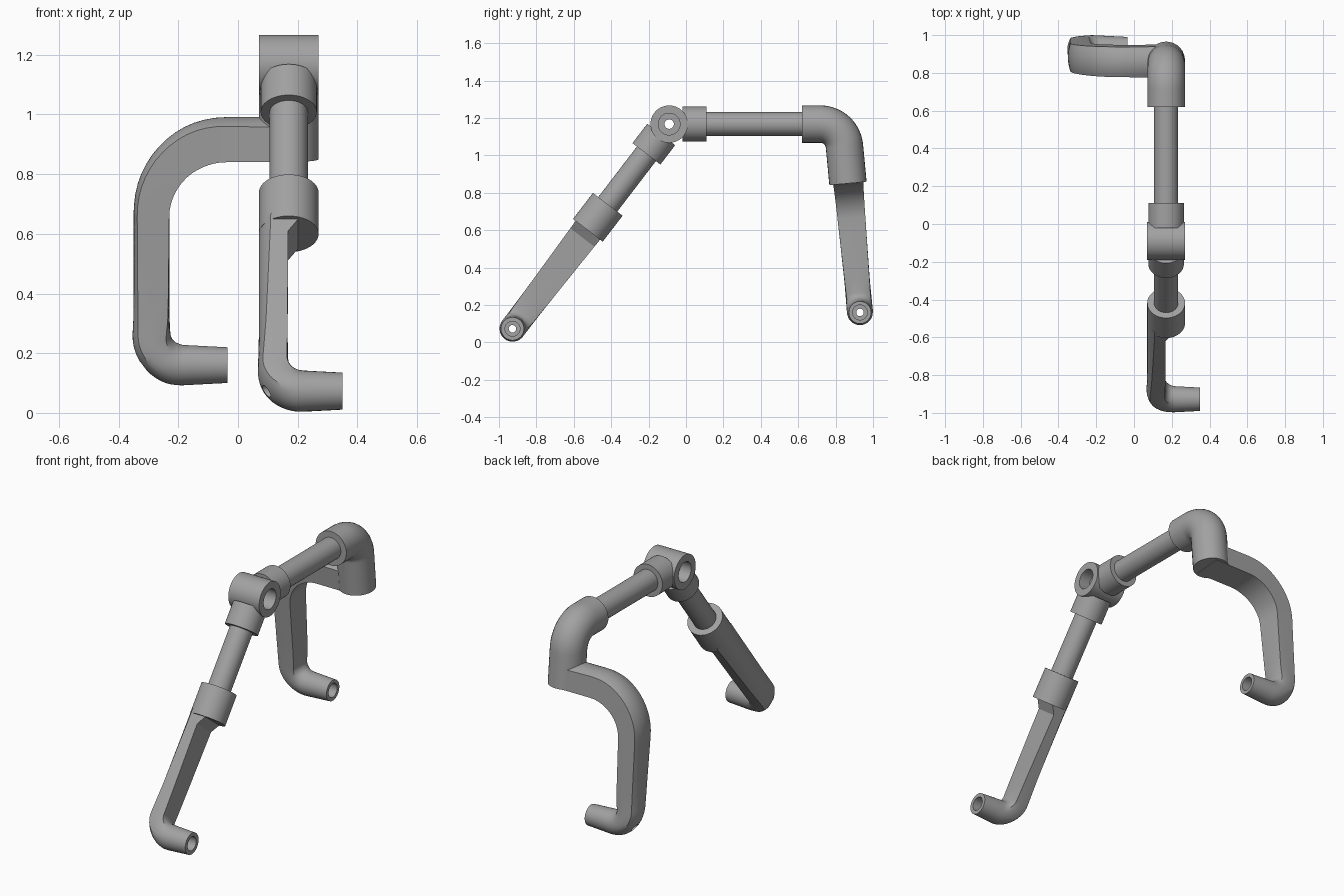
import bpy
import bmesh
from math import cos, sin, pi, tan, radians
from mathutils import Vector

if "Cube" in bpy.data.objects:
    bpy.data.objects.remove(bpy.data.objects["Cube"], do_unlink=True)

GREY = (0.36, 0.36, 0.36, 1)
steel = bpy.data.materials.new("satin_grey")
steel.use_nodes = True
steel.diffuse_color = GREY
steel.node_tree.nodes["Principled BSDF"].inputs["Base Color"].default_value = GREY

X = Vector((1, 0, 0))
Y = Vector((0, 1, 0))
DOWN = Vector((0, 0, -1))


def finish(name, bm):
    bmesh.ops.recalc_face_normals(bm, faces=bm.faces)
    mesh = bpy.data.meshes.new(name)
    bm.to_mesh(mesh)
    bm.free()
    obj = bpy.data.objects.new(name, mesh)
    bpy.context.collection.objects.link(obj)
    mesh.materials.append(steel)
    return obj


def select(obj):
    bpy.ops.object.select_all(action='DESELECT')
    obj.select_set(True)
    bpy.context.view_layer.objects.active = obj


def smooth(obj):
    select(obj)
    bpy.ops.object.shade_smooth_by_angle(angle=radians(32))


def skin(bm, rings, closed):
    """Bridge rings of points, closing either into a torus or with end caps."""
    loops = [[bm.verts.new(p) for p in ring] for ring in rings]
    n = len(loops[0])
    pairs = list(zip(loops, loops[1:])) + ([(loops[-1], loops[0])] if closed else [])
    for a, b in pairs:
        for i in range(n):
            j = (i + 1) % n
            bm.faces.new((a[i], a[j], b[j], b[i]))
    if not closed:
        bm.faces.new(loops[0])
        bm.faces.new(loops[-1])


def lathe(name, origin, axis, profile, closed=False, sides=48):
    """Revolve (radius, distance) points around an axis."""
    axis = axis.normalized()
    u = axis.orthogonal().normalized()
    v = axis.cross(u)
    rings = [[origin + axis * d + (u * cos(2 * pi * k / sides) + v * sin(2 * pi * k / sides)) * r
              for k in range(sides)] for r, d in profile]
    bm = bmesh.new()
    skin(bm, rings, closed)
    return finish(name, bm)


def rod(name, origin, axis, start, end, radius):
    smooth(lathe(name, origin, axis, [(radius, start), (radius, end)]))


def rounded_path(corners):
    """Polyline of (p, q, fillet radius) sampled into points, finely on straights."""
    pts = [Vector(c[:2]) for c in corners]
    out = [pts[0]]

    def line_to(end, steps=8):
        start = out[-1].copy()
        out.extend(start.lerp(end, k / steps) for k in range(1, steps + 1))

    for i in range(1, len(pts) - 1):
        a = (pts[i] - pts[i - 1]).normalized()
        b = (pts[i + 1] - pts[i]).normalized()
        turn = a.angle(b)
        r = corners[i][2]
        start = pts[i] - a * r * tan(turn / 2)
        line_to(start)
        side = (b - a * a.dot(b)).normalized()
        for k in range(1, 15):
            t = turn * k / 14
            out.append(start + a * r * sin(t) + side * r * (1 - cos(t)))
    line_to(pts[-1])
    return out


def section(inner, outer, depth, crown, roundness):
    """Flat bar with a crowned outer face, blended towards an ellipse."""
    flat = [(outer - crown * (k / 5) ** 2, depth * k / 5) for k in range(-5, 6)]
    flat += [(outer - crown + (-inner - outer + crown) * k / 5, depth) for k in range(1, 5)]
    flat += [(-inner, -depth * k / 5) for k in range(-5, 6)]
    flat += [(-inner + (outer - crown + inner) * k / 5, -depth) for k in range(1, 5)]
    mid, half = (outer - inner) / 2, (outer + inner) / 2
    n = len(flat)
    result = []
    for k, (a, b) in enumerate(flat):
        ang = 2 * pi * (k - 5) / n
        ea, eb = mid + half * cos(ang), depth * sin(ang)
        result.append((a + (ea - a) * roundness, b + (eb - b) * roundness))
    return result


def sweep(name, origin, p_axis, q_axis, corners, keys):
    """Loft a changing section along a planar path; keys are (fraction, section values)."""
    path = rounded_path(corners)
    normal = p_axis.cross(q_axis).normalized()
    lengths = [0]
    for a, b in zip(path, path[1:]):
        lengths.append(lengths[-1] + (b - a).length)
    rings = []
    for i, c in enumerate(path):
        t = (path[min(i + 1, len(path) - 1)] - path[max(i - 1, 0)]).normalized()
        f = min(lengths[i] / lengths[-1], 0.99999)
        k = next(j for j in range(len(keys) - 1) if f < keys[j + 1][0])
        (f0, s0), (f1, s1) = keys[k], keys[k + 1]
        w = (f - f0) / (f1 - f0)
        values = [a + (b - a) * w for a, b in zip(s0, s1)]
        ring = []
        for a, b in section(*values):
            p, q = c.x - t.y * a, c.y + t.x * a
            ring.append(origin + p_axis * p + q_axis * q + normal * b)
        rings.append(ring)
    bm = bmesh.new()
    skin(bm, rings, False)
    return finish(name, bm)


def drill(obj, mouth):
    """Stepped bore running along -x from the mouth of a foot."""
    cutter = lathe("bore_cutter", mouth, -X,
                   [(0.04, -0.05), (0.04, 0.1), (0.02, 0.1), (0.02, 0.5)], sides=32)
    cutter.hide_render = True
    mod = obj.modifiers.new("bore", 'BOOLEAN')
    mod.operation = 'DIFFERENCE'
    mod.solver = 'EXACT'
    mod.object = cutter
    select(obj)
    bpy.ops.object.modifier_apply(modifier=mod.name)
    bpy.data.objects.remove(cutter, do_unlink=True)
    smooth(obj)


# Hinge barrel with a stepped through hole
hinge = Vector((0.17, -0.09, 1.167))
half_profile = [(0.025, 0.03), (0.058, 0.03), (0.058, 0.1), (0.1, 0.1)]
barrel = half_profile + [(r, -d) for r, d in reversed(half_profile)]
smooth(lathe("hinge_barrel", hinge, X, barrel, closed=True))

# Horizontal collar and rod
rod("rear_collar", hinge, Y, 0.07, 0.2, 0.094)
rod("rear_rod", hinge, Y, 0.19, 0.74, 0.064)

# Elbow at the back of the horizontal rod
ROUND = (0.1, 0.1, 0.1, 0, 1)
smooth(sweep("rear_elbow", Vector((0.17, 0, 0)), Y, DOWN,
             [(0.62, -1.167, 0), (0.836, -1.167, 0.13), (0.866, -0.85, 0)],
             [(0, ROUND), (1, ROUND)][::1]))

# Curved rear arm ending in a hollow foot
rear_down = Vector((0, 0.09, -0.996))
rear_origin = Vector((0, 0.862, 0.915))
rear_foot = 0.758
rear_arm = sweep("rear_arm", rear_origin, X, rear_down,
                 [(0.2, 0, 0), (-0.29, 0, 0.25), (-0.29, rear_foot, 0.105), (-0.035, rear_foot, 0)],
                 [(0, (0.068, 0.078, 0.082, 0.03, 0)),
                  (0.25, (0.068, 0.075, 0.08, 0.02, 0)),
                  (0.45, (0.06, 0.06, 0.075, 0.012, 0)),
                  (0.72, (0.06, 0.06, 0.068, 0.012, 0.15)),
                  (0.86, (0.07, 0.07, 0.07, 0, 1)),
                  (1, (0.06, 0.06, 0.06, 0, 1))])
drill(rear_arm, rear_origin + rear_down * rear_foot - X * 0.035)

# Sloping collar, rod and sleeve
front_down = Vector((0, -0.608, -0.794)).normalized()
rod("front_collar", hinge, front_down, 0.07, 0.2, 0.094)
rod("front_rod", hinge, front_down, 0.19, 0.6, 0.064)
rod("front_sleeve", hinge, front_down, 0.54, 0.715, 0.1)

# Front arm ending in a hollow foot
front_origin = Vector((0, hinge.y, hinge.z))
front_foot = 1.378
front_arm = sweep("front_arm", front_origin, X, front_down,
                  [(0.118, 0.69, 0), (0.118, front_foot, 0.1), (0.35, front_foot, 0)],
                  [(0, (0.1, 0.048, 0.083, 0.04, 0)),
                   (0.08, (0.05, 0.048, 0.081, 0.038, 0)),
                   (0.5, (0.048, 0.048, 0.072, 0.024, 0)),
                   (0.66, (0.05, 0.05, 0.07, 0.016, 0.15)),
                   (0.83, (0.07, 0.07, 0.07, 0, 1)),
                   (1, (0.062, 0.062, 0.062, 0, 1))])
drill(front_arm, front_origin + front_down * front_foot + X * 0.35)
